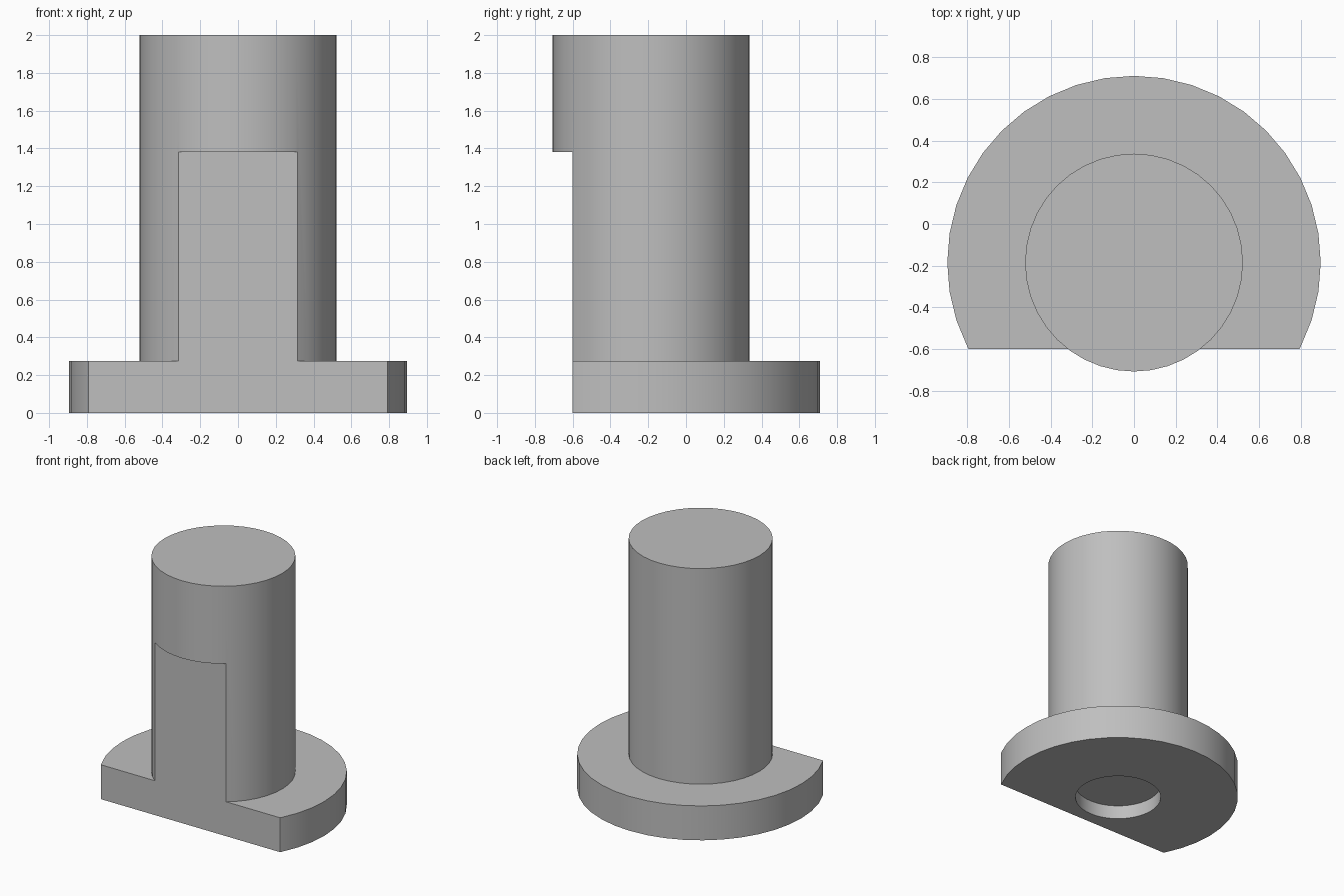
import bpy, bmesh, math
from mathutils import Vector

cube = bpy.data.objects.get("Cube")
if cube:
    bpy.data.objects.remove(cube, do_unlink=True)

AXIS_Y = -0.185      # common axis of shaft, flange and hole
FLAT_Y = -0.6        # plane of the milled flat
STEP_Z = 1.38        # top of the milled flat
SEGMENTS = 40

# Grey metal
grey = bpy.data.materials.new("grey")
grey.use_nodes = True
colour = (0.52, 0.52, 0.52, 1)
grey.diffuse_color = colour
grey.node_tree.nodes["Principled BSDF"].inputs["Base Color"].default_value = colour


def add_object(name, bm):
    bmesh.ops.recalc_face_normals(bm, faces=bm.faces)
    mesh = bpy.data.meshes.new(name)
    bm.to_mesh(mesh)
    bm.free()
    mesh.materials.append(grey)
    obj = bpy.data.objects.new(name, mesh)
    bpy.context.collection.objects.link(obj)
    return obj


def lathe(name, profile):
    """Turn an (r, z) profile around the vertical axis."""
    bm = bmesh.new()
    verts = [bm.verts.new((0, AXIS_Y + r, z)) for r, z in profile]
    edges = [bm.edges.new(pair) for pair in zip(verts, verts[1:])]
    bmesh.ops.spin(bm, geom=verts + edges, cent=(0, AXIS_Y, 0), axis=(0, 0, 1),
                   angle=math.tau, steps=SEGMENTS, use_merge=False)
    bmesh.ops.remove_doubles(bm, verts=bm.verts, dist=0.0005)
    # Join the cap triangles into single discs
    bmesh.ops.dissolve_limit(bm, angle_limit=math.radians(1),
                             verts=bm.verts, edges=bm.edges)
    return add_object(name, bm)


# Shaft, flange and shallow blind hole in the underside
pin = lathe("flanged_pin", [(0, 2), (0.522, 2), (0.522, 0.275), (0.895, 0.275),
                            (0.895, 0), (0.319, 0), (0.319, 0.11), (0, 0.11)])

# Block that mills the front flat through flange and lower shaft
bm = bmesh.new()
bmesh.ops.create_cube(bm, size=1)
bmesh.ops.scale(bm, vec=(3, 1, STEP_Z + 1), verts=bm.verts)
bmesh.ops.translate(bm, vec=Vector((0, FLAT_Y - 0.5, (STEP_Z - 1) / 2)), verts=bm.verts)
cutter = add_object("flat_cutter", bm)
cutter.hide_render = True

bpy.ops.object.select_all(action="DESELECT")
pin.select_set(True)
bpy.context.view_layer.objects.active = pin
cut = pin.modifiers.new("front_flat", "BOOLEAN")
cut.operation = "DIFFERENCE"
cut.solver = "EXACT"
cut.object = cutter
bpy.ops.object.modifier_apply(modifier=cut.name)
bpy.data.objects.remove(cutter, do_unlink=True)

bpy.ops.object.shade_smooth_by_angle(angle=math.radians(30))
